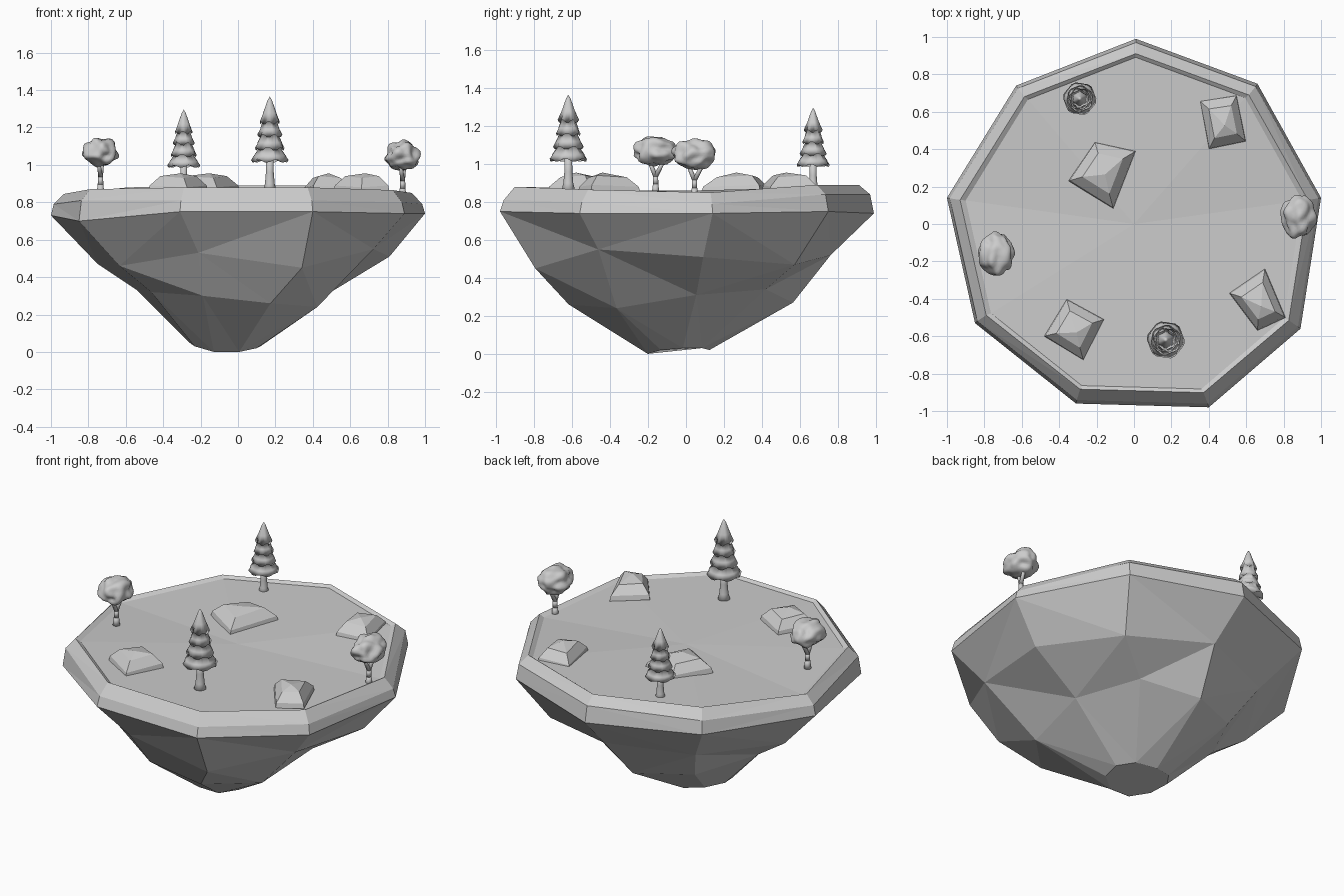
import bpy, bmesh, math
from mathutils import Vector, noise

cube = bpy.data.objects.get("Cube")
if cube:
    bpy.data.objects.remove(cube, do_unlink=True)

stone = bpy.data.materials.new("plain_grey")
stone.use_nodes = True
stone.diffuse_color = (0.6, 0.6, 0.6, 1)
stone.node_tree.nodes["Principled BSDF"].inputs["Base Color"].default_value = (0.6, 0.6, 0.6, 1)


def finish(name, bm, smooth=False):
    bmesh.ops.recalc_face_normals(bm, faces=bm.faces[:])
    mesh = bpy.data.meshes.new(name)
    bm.to_mesh(mesh)
    bm.free()
    mesh.materials.append(stone)
    for face in mesh.polygons:
        face.use_smooth = smooth
    obj = bpy.data.objects.new(name, mesh)
    bpy.context.collection.objects.link(obj)
    return obj


def loft(bm, rings, tip=None):
    """Skin a stack of rings, lowest first, closing both ends."""
    loops = [[bm.verts.new(p) for p in ring] for ring in rings]
    n = len(loops[0])
    for a, b in zip(loops, loops[1:]):
        for i in range(n):
            j = (i + 1) % n
            bm.faces.new((a[i], a[j], b[j], b[i]))
    bm.faces.new(loops[0])
    if tip is None:
        bm.faces.new(loops[-1])
    else:
        top = bm.verts.new(tip)
        for i in range(n):
            bm.faces.new((loops[-1][i], loops[-1][(i + 1) % n], top))


# Floating island: nine-sided rim tapering down to a small foot
rim = [(0.01, 0.99), (0.66, 0.75), (1.0, 0.14), (0.89, -0.56), (0.40, -0.98),
       (-0.31, -0.96), (-0.85, -0.53), (-1.0, 0.14), (-0.63, 0.74)]
foot_z = [0.02, 0.03, 0.03, 0.02, 0.0, 0.0, 0.03, 0.05, 0.04]
low_z = [0.27, 0.34, 0.31, 0.24, 0.26, 0.30, 0.32, 0.33, 0.29]
mid_z = [0.52, 0.47, 0.51, 0.55, 0.45, 0.53, 0.46, 0.47, 0.50]
edge_z = [0.74, 0.75, 0.74, 0.74, 0.75, 0.75, 0.70, 0.73, 0.74]
lip_z = [0.84, 0.84, 0.79, 0.80, 0.81, 0.81, 0.81, 0.79, 0.82]
top_z = [0.89, 0.89, 0.85, 0.865, 0.88, 0.88, 0.87, 0.845, 0.88]


def ring(heights, sx, sy, cx=0, cy=0):
    return [(cx + x * sx, cy + y * sy, z) for (x, y), z in zip(rim, heights)]


bm = bmesh.new()
loft(bm, [ring(foot_z, 0.19, 0.165, -0.07, -0.04),
          ring(low_z, 0.51, 0.60, -0.03, -0.03),
          ring(mid_z, 0.78, 0.79, 0.03, -0.02),
          ring(edge_z, 1, 1),
          ring(lip_z, 0.985, 0.98),
          ring(top_z, 0.93, 0.92),
          ring([z - 0.015 for z in top_z], 0.90, 0.90)], (0, 0, 0.86))
bmesh.ops.triangulate(bm, faces=[f for f in bm.faces if len(f.verts) == 4])
finish("island", bm)

# Flat-topped boulders
boulders = [[(-0.21, 0.44), (0.01, 0.39), (-0.11, 0.08), (-0.35, 0.23)],
            [(0.35, 0.66), (0.55, 0.69), (0.60, 0.44), (0.40, 0.40)],
            [(0.70, -0.24), (0.81, -0.50), (0.66, -0.57), (0.51, -0.37)],
            [(-0.36, -0.40), (-0.16, -0.51), (-0.27, -0.73), (-0.48, -0.60)]]
for k, corners in enumerate(boulders):
    c = sum((Vector(p) for p in corners), Vector((0, 0))) / 4
    layers = []
    for scale, z in ((1, 0.85), (0.95, 0.88), (0.60, 0.93)):
        layers.append([(*(c + (Vector(p) - c) * scale), z + 0.01 * (i % 2))
                       for i, p in enumerate(corners)])
    bm = bmesh.new()
    loft(bm, layers, (c.x + 0.01, c.y - 0.02, 0.955))
    finish(f"boulder_{k + 1}", bm)

# Pine trees: flared trunk and drooping scalloped tiers
trunk_profile = [(0.038, -0.02), (0.026, 0.03), (0.021, 0.09), (0.02, 0.18)]
tier_profile = [(0.02, 0.165), (0.098, 0.15), (0.085, 0.18), (0.055, 0.225),
                (0.078, 0.215), (0.065, 0.25), (0.045, 0.295), (0.064, 0.285),
                (0.052, 0.32), (0.038, 0.365), (0.053, 0.355), (0.035, 0.41), (0.012, 0.475)]
SIDES = 24


def turned(profile, base, scale, ripple):
    rings = []
    for k, (r, z) in enumerate(profile):
        wave = ripple if k % 3 == 1 else 0
        row = []
        for i in range(SIDES):
            a = math.tau * i / SIDES
            w = wave * math.cos(6 * a + k)
            row.append(Vector(base) + scale * Vector(((r + w / 2) * math.cos(a),
                                                      (r + w / 2) * math.sin(a), z + w)))
        rings.append(row)
    return rings


for name, base, s in (("front", (0.17, -0.62, 0.87), 1), ("back", (-0.29, 0.67, 0.86), 0.88)):
    bm = bmesh.new()
    loft(bm, turned(trunk_profile, base, s, 0))
    finish(f"{name}_pine_trunk", bm, True)
    bm = bmesh.new()
    loft(bm, turned(tier_profile, base, s, 0.009), Vector(base) + Vector((0, 0, 0.495 * s)))
    finish(f"{name}_pine_foliage", bm, True)


# Broadleaf trees: forked trunk and lumpy crown
def limb(bm, a, b, r1, r2):
    a, b = Vector(a), Vector(b)
    spin = (b - a).to_track_quat("Z", "Y")
    rings = []
    for p, r in ((a, r1), (b, r2)):
        rings.append([p + spin @ Vector((r * math.cos(t * math.tau / 10),
                                         r * math.sin(t * math.tau / 10), 0)) for t in range(10)])
    loft(bm, rings)


for name, x, y, z in (("right", -0.735, -0.16, 0.86), ("left", 0.88, 0.045, 0.84)):
    bm = bmesh.new()
    fork = (x, y, z + 0.075)
    limb(bm, (x, y, z - 0.02), (x, y, z + 0.035), 0.022, 0.015)
    limb(bm, (x, y, z + 0.035), fork, 0.015, 0.014)
    limb(bm, fork, (x + 0.012, y + 0.05, z + 0.17), 0.013, 0.009)
    limb(bm, fork, (x - 0.012, y - 0.04, z + 0.17), 0.013, 0.009)
    finish(f"{name}_tree_trunk", bm, True)
    bm = bmesh.new()
    bmesh.ops.create_icosphere(bm, subdivisions=4, radius=1)
    for v in bm.verts:
        n = v.co.normalized()
        bump = 0.97 + 0.24 * noise.noise(n * 1.9 + Vector((x * 5, y, 3)))
        n = n * bump
        height = 0.085 if n.z > 0 else 0.075
        v.co = (x + n.x * 0.094, y + n.y * 0.115, z + 0.205 + n.z * height)
    finish(f"{name}_tree_crown", bm, True)
